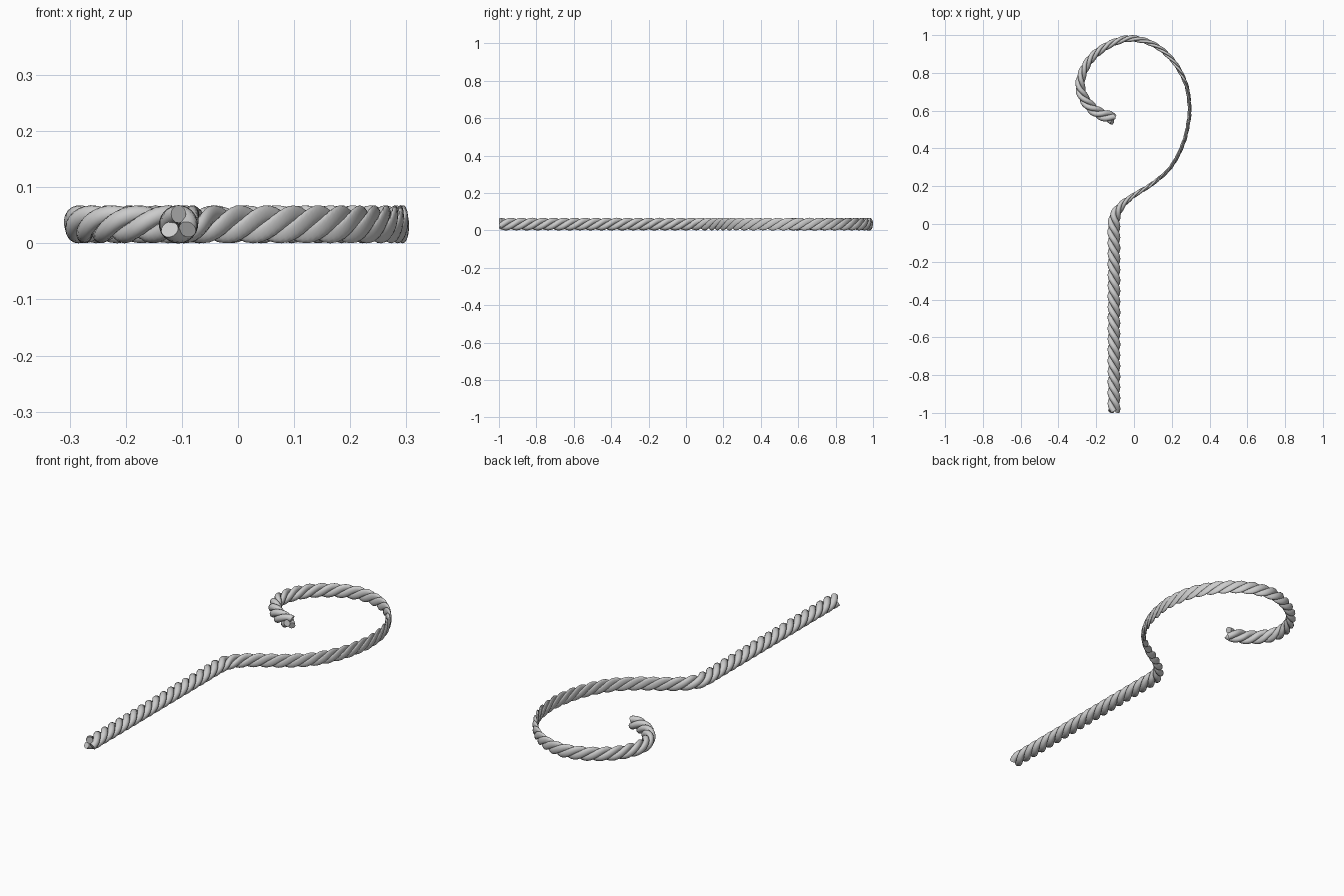
import bpy, bmesh, math
from mathutils import Vector

if "Cube" in bpy.data.objects:
    bpy.data.objects.remove(bpy.data.objects["Cube"])

# Centre line of the rope: x, y, sideways width factor (the crook is flattened)
PATH = [(-0.106, -0.992, 1), (-0.106, -0.5, 1), (-0.106, -0.1, 1), (-0.106, 0.0, 1),
        (-0.098, 0.05, .9), (-0.06, 0.105, .62), (0, 0.152, .42), (0.1, 0.215, .34),
        (0.195, 0.302, .32), (0.262, 0.43, .32), (0.29, 0.55, .31), (0.294, 0.62, .31),
        (0.275, 0.74, .34), (0.21, 0.86, .4), (0.11, 0.947, .46), (-0.01, 0.982, .54),
        (-0.12, 0.955, .6), (-0.22, 0.885, .68), (-0.272, 0.8, .74), (-0.284, 0.72, .8),
        (-0.255, 0.65, .87), (-0.195, 0.592, .94), (-0.108, 0.558, 1)]
STRANDS, PITCH = 3, 0.17
OFFSET, RADIUS, MID_Z = 0.0182, 0.0158, 0.034
SIDES, STEP = 16, 0.0085


def smooth_path(pts, n=24):
    """Catmull-Rom through the points, with running length."""
    p = [Vector(q) for q in pts]
    p = [2 * p[0] - p[1]] + p + [2 * p[-1] - p[-2]]
    out = []
    for a, b, c, d in zip(p, p[1:], p[2:], p[3:]):
        # non-uniform tangents keep uneven spacing smooth
        l0, l1, l2 = [max((v - u).xy.length, 1e-6) for u, v in ((a, b), (b, c), (c, d))]
        m1 = (c - a) / (l0 + l1) * l1
        m2 = (d - b) / (l1 + l2) * l1
        for i in range(n):
            t = i / n
            out.append(b * (2*t**3 - 3*t*t + 1) + m1 * (t**3 - 2*t*t + t)
                       + c * (3*t*t - 2*t**3) + m2 * (t**3 - t*t))
    out.append(p[-2])
    dist = [0.0]
    for u, v in zip(out, out[1:]):
        dist.append(dist[-1] + (v - u).xy.length)
    return out, dist


LINE, DIST = smooth_path(PATH)
LENGTH = DIST[-1]
TANGENT = [(LINE[min(i + 1, len(LINE) - 1)] - LINE[max(i - 1, 0)]).xy.normalized()
           for i in range(len(LINE))]


def bend(side, up, along):
    """Map straight-rope coordinates onto the crook."""
    i = 0
    lo, hi = 0, len(DIST) - 2
    while lo < hi:
        m = (lo + hi + 1) // 2
        if DIST[m] <= along:
            lo = m
        else:
            hi = m - 1
    i = lo
    f = (along - DIST[i]) / (DIST[i + 1] - DIST[i])
    c = LINE[i].lerp(LINE[i + 1], f)
    t = TANGENT[i].lerp(TANGENT[i + 1], min(max(f, 0), 1)).normalized()
    return Vector((c.x + t.y * side * c.z, c.y - t.x * side * c.z, MID_Z + up))


def make_strand(k):
    bm = bmesh.new()
    rings = []
    n = int(LENGTH / STEP)
    w = 2 * math.pi / PITCH
    for j in range(n + 1):
        s = LENGTH * j / n
        a = math.pi / 2 + 2 * math.pi * k / STRANDS + w * s
        out = Vector((math.cos(a), math.sin(a), 0))
        tan = Vector((-math.sin(a) * OFFSET * w, math.cos(a) * OFFSET * w, 1)).normalized()
        other = tan.cross(out)
        ring = []
        for q in range(SIDES):
            b = 2 * math.pi * q / SIDES
            p = out * (OFFSET + RADIUS * math.cos(b)) + other * RADIUS * math.sin(b)
            ring.append(bm.verts.new(bend(p.x, p.y, s + p.z)))
        rings.append(ring)
    for r0, r1 in zip(rings, rings[1:]):
        for q in range(SIDES):
            bm.faces.new((r0[q], r0[(q + 1) % SIDES], r1[(q + 1) % SIDES], r1[q]))
    bm.faces.new(rings[0])
    bm.faces.new(rings[-1])
    bmesh.ops.recalc_face_normals(bm, faces=bm.faces)
    me = bpy.data.meshes.new(f"rope_strand_{k + 1}")
    bm.to_mesh(me)
    bm.free()
    ob = bpy.data.objects.new(me.name, me)
    bpy.context.collection.objects.link(ob)
    bpy.context.view_layer.objects.active = ob
    ob.select_set(True)


# Three twisted strands
for k in range(STRANDS):
    make_strand(k)
bpy.ops.object.shade_smooth_by_angle(angle=math.radians(50))
